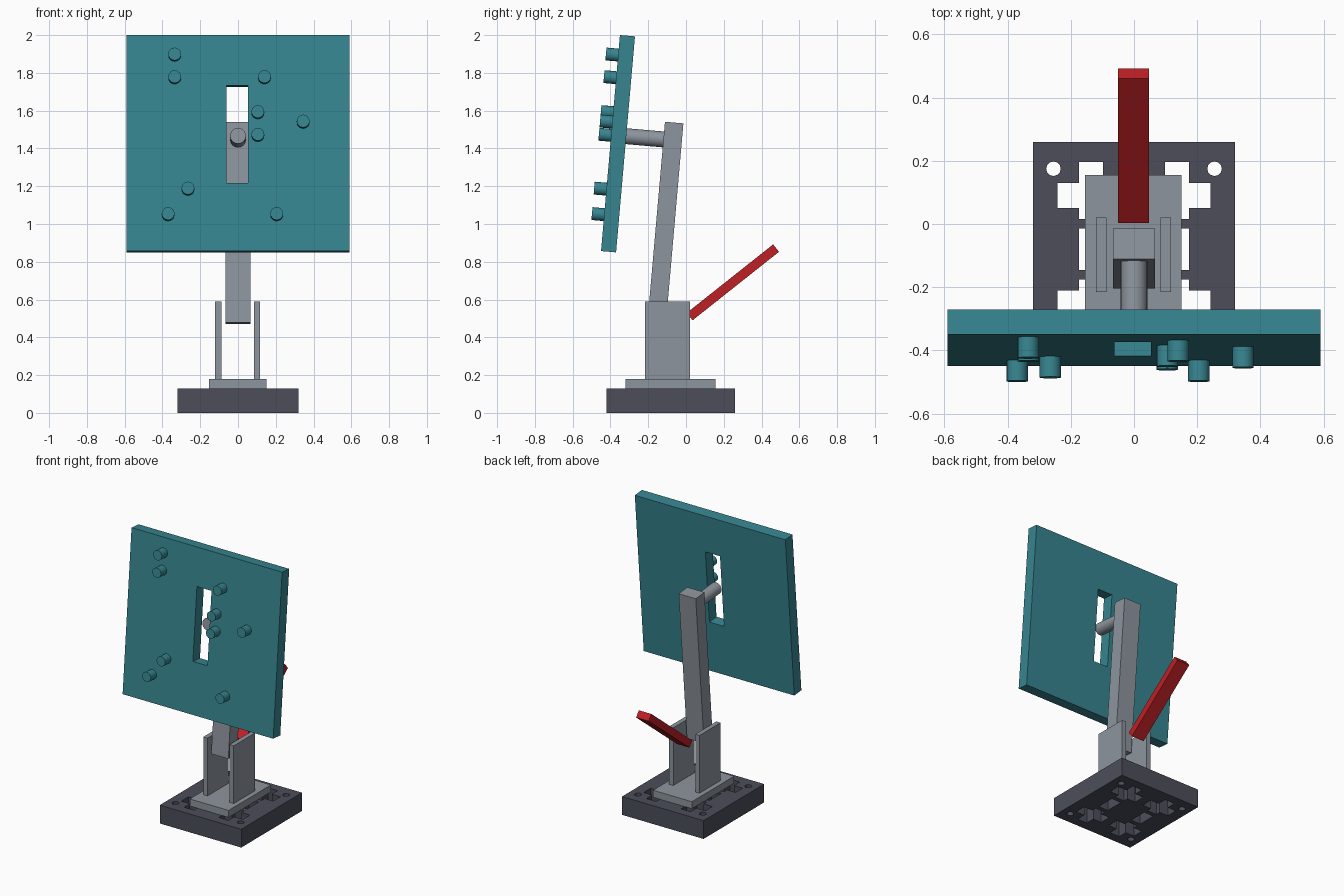
import bpy
import bmesh
from math import radians, sin, cos
from mathutils import Matrix, Vector

cube = bpy.data.objects.get("Cube")
if cube:
    bpy.data.objects.remove(cube, do_unlink=True)


def material(name, rgb):
    m = bpy.data.materials.new(name)
    m.use_nodes = True
    col = (*rgb, 1)
    m.diffuse_color = col
    m.node_tree.nodes["Principled BSDF"].inputs["Base Color"].default_value = col
    return m


TEAL = material("teal", (0.038, 0.235, 0.28))
GREY = material("light grey", (0.27, 0.30, 0.34))
DARK = material("slate", (0.072, 0.076, 0.102))
RED = material("red", (0.52, 0.014, 0.018))


def add(name, bm, mat, loc=(0, 0, 0), tilt=0):
    """Turn a bmesh into an object, tilted about the x axis (degrees)."""
    me = bpy.data.meshes.new(name)
    bm.to_mesh(me)
    bm.free()
    me.materials.append(mat)
    ob = bpy.data.objects.new(name, me)
    bpy.context.scene.collection.objects.link(ob)
    ob.location = loc
    ob.rotation_euler.x = radians(tilt)
    return ob


def box(name, size, loc, mat, tilt=0):
    bm = bmesh.new()
    bmesh.ops.create_cube(bm, size=1)
    bmesh.ops.scale(bm, vec=size, verts=bm.verts)
    return add(name, bm, mat, loc, tilt)


def cylinder(name, radius, depth, loc, mat, tilt=0, sides=24):
    bm = bmesh.new()
    bmesh.ops.create_cone(bm, cap_ends=True, segments=sides,
                          radius1=radius, radius2=radius, depth=depth)
    for f in bm.faces:
        f.smooth = len(f.verts) == 4
    for e in bm.edges:
        e.smooth = all(f.smooth for f in e.link_faces)
    return add(name, bm, mat, loc, tilt)


def cut(target, cutters):
    """Subtract the cutters from the target, then remove them."""
    for c in cutters:
        c.hide_render = True
        mod = target.modifiers.new("cut", "BOOLEAN")
        mod.operation = "DIFFERENCE"
        mod.solver = "EXACT"
        mod.object = c
    dg = bpy.context.evaluated_depsgraph_get()
    dg.update()
    me = bpy.data.meshes.new_from_object(target.evaluated_get(dg))
    target.modifiers.clear()
    target.data = me
    for c in cutters:
        bpy.data.objects.remove(c, do_unlink=True)
    for p in me.polygons:
        p.use_smooth = False


# Base slab with corner screw holes and cross-shaped openings
MID = -0.08
base = box("base", (0.64, 0.68, 0.13), (0, MID, 0.065), DARK)
holes = []
for sx in (-1, 1):
    for sy in (-1, 1):
        holes.append(cylinder("screw_cutter", 0.023, 0.4,
                              (sx * 0.255, MID + sy * 0.255, 0.065), DARK, sides=12))
        holes.append(box("cross_cutter", (0.21, 0.08, 0.4),
                         (sx * 0.137, MID + sy * 0.17, 0.065), DARK))
        holes.append(box("cross_cutter", (0.076, 0.18, 0.4),
                         (sx * 0.136, MID + sy * 0.186, 0.065), DARK))
    holes.append(box("side_cutter", (0.076, 0.13, 0.4),
                     (sx * 0.136, MID, 0.065), DARK))
cut(base, holes)

# Mounting plate and the two uprights
box("mounting_plate", (0.305, 0.475, 0.05), (-0.002, -0.0825, 0.155), GREY)
for side, x in (("right", -0.104), ("left", 0.101)):
    box(side + "_upright", (0.033, 0.237, 0.41), (x, -0.0975, 0.385), GREY)

# Leaning arm between the uprights
TILT = -5
box("arm", (0.134, 0.098, 1.066), (0, -0.109, 1.006), GREY, TILT)

# Rod from the arm into the slot of the board
cylinder("rod", 0.042, 0.25, (0, -0.215, 1.456), GREY, TILT + 90)

# Board with a tall slot
BOARD = Vector((0, -0.36, 1.425))
board = box("board", (1.182, 0.08, 1.148), BOARD, TEAL, TILT)
slot = box("slot_cutter", (0.115, 0.4, 0.517), BOARD + Vector((-0.004, 0.004, 0.047)),
           TEAL, TILT)
cut(board, [slot])

# Round pegs on the front of the board: x and height
pegs = [(-0.335, 1.90), (-0.335, 1.78), (0.14, 1.78), (0.105, 1.595), (0.345, 1.545),
        (0.105, 1.475), (-0.265, 1.19), (-0.37, 1.055), (0.205, 1.055)]
turn = Matrix.Rotation(radians(TILT), 3, "X")
for i, (x, z) in enumerate(pegs):
    up = (z - BOARD.z - 0.009) / cos(radians(TILT))
    spot = BOARD + turn @ Vector((x, -0.07, up))
    cylinder(f"peg_{i + 1}", 0.034, 0.07, spot, TEAL, TILT + 90, 16)

# Lever rising towards the back
box("lever", (0.098, 0.584, 0.05), (-0.002, 0.248, 0.691), RED, 38.4)
